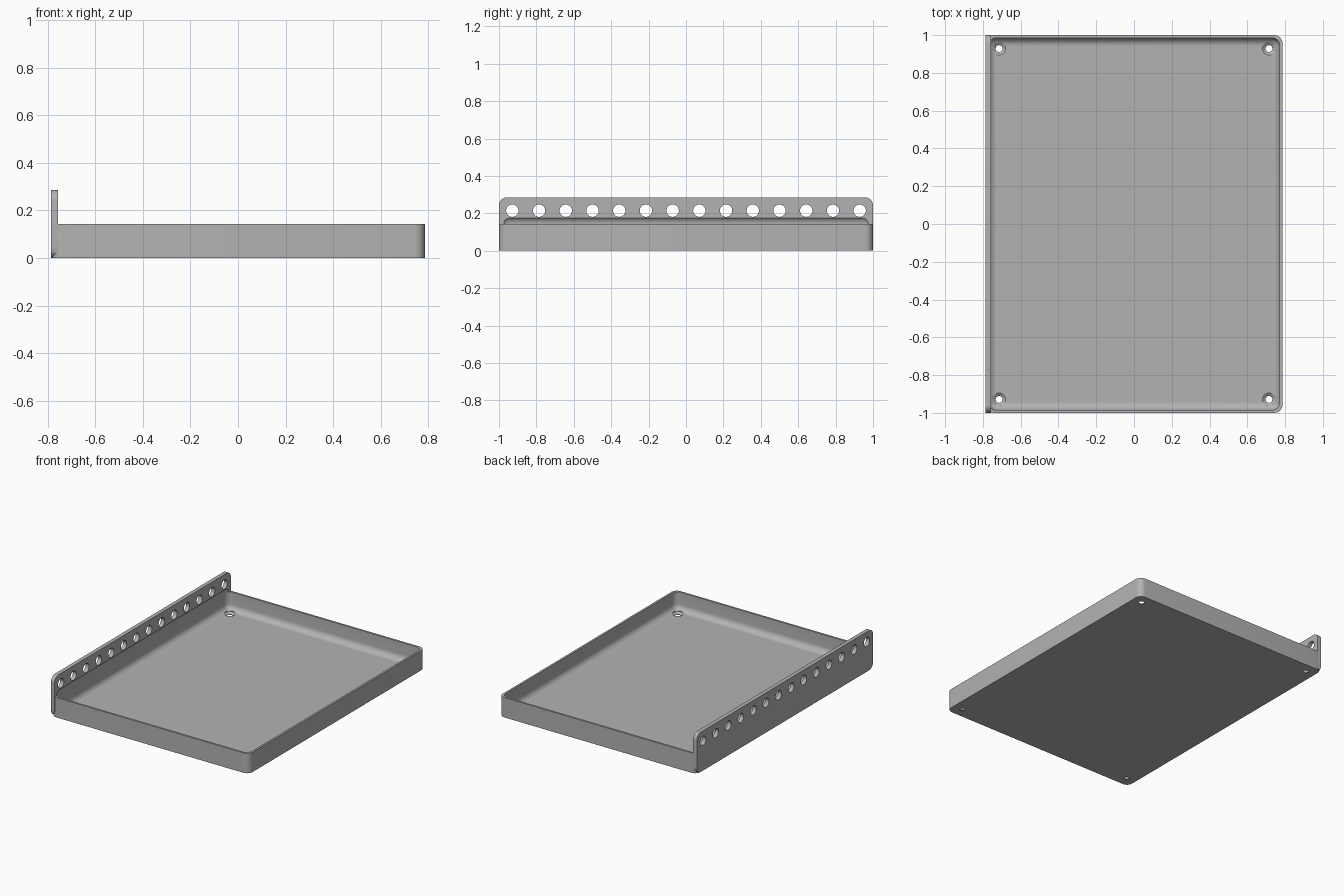
import bpy, bmesh
from math import radians
from mathutils import Matrix, Vector

if "Cube" in bpy.data.objects:
    bpy.data.objects.remove(bpy.data.objects["Cube"], do_unlink=True)

MM = 1 / 70          # one design millimetre in scene units
X, Y = 55 * MM, 1.0  # half width and half length
FLOOR = WALL = MM

grey = bpy.data.materials.new("plain grey")
grey.use_nodes = True
colour = (0.45, 0.45, 0.45, 1)
grey.diffuse_color = colour
grey.node_tree.nodes["Principled BSDF"].inputs["Base Color"].default_value = colour


def finish(bm, name):
    mesh = bpy.data.meshes.new(name)
    bm.to_mesh(mesh)
    bm.free()
    mesh.materials.append(grey)
    obj = bpy.data.objects.new(name, mesh)
    bpy.context.collection.objects.link(obj)
    return obj


def rounded_box(name, low, high, radius, axis=None):
    """Box with the edges along one axis rounded, or every edge if axis is None."""
    low, high = Vector(low), Vector(high)
    bm = bmesh.new()
    bmesh.ops.create_cube(bm, size=1)
    for v in bm.verts:
        v.co = Vector([c * s for c, s in zip(v.co, high - low)]) + (low + high) / 2
    edges = [e for e in bm.edges if axis is None
             or abs((e.verts[0].co - e.verts[1].co).normalized()[axis]) > 0.9]
    bmesh.ops.bevel(bm, geom=edges, offset=radius, segments=8, profile=0.5,
                    affect='EDGES', clamp_overlap=True)
    return finish(bm, name)


def round_cutters(name, centres, r1, r2, depth, turn=Matrix()):
    """Several equal cylinders or cones in one mesh."""
    bm = bmesh.new()
    for c in centres:
        bmesh.ops.create_cone(bm, cap_ends=True, segments=32, radius1=r1, radius2=r2,
                              depth=depth, matrix=Matrix.Translation(c) @ turn)
    return finish(bm, name)


def combine(obj, other, operation):
    mod = obj.modifiers.new(other.name, 'BOOLEAN')
    mod.object, mod.operation, mod.solver = other, operation, 'EXACT'
    bpy.context.view_layer.objects.active = obj
    bpy.ops.object.modifier_apply(modifier=mod.name)
    bpy.data.objects.remove(other, do_unlink=True)


# Tray body and tall perforated flange
tray = rounded_box("tray", (-X, -Y, 0), (X, Y, 10 * MM), 3 * MM, axis=2)
flange = rounded_box("flange", (-X, -Y, 0), (-X + 2 * MM, Y, 20 * MM), 3 * MM, axis=0)
combine(tray, flange, 'UNION')

# Hollow with rounded edges, which also leaves a shallow cove in the flange
hollow = rounded_box("hollow", (-X + WALL, -Y + WALL, FLOOR),
                     (X - WALL, Y - WALL, 13 * MM), 3 * MM)
combine(tray, hollow, 'DIFFERENCE')

# Row of holes along the flange
row = [(-X + MM, (i - 6.5) * 10 * MM, 15 * MM) for i in range(14)]
combine(tray, round_cutters("flange_holes", row, 0.033, 0.033, 0.1,
                            Matrix.Rotation(radians(90), 4, 'Y')), 'DIFFERENCE')


# Countersunk screw holes in the floor corners
def corners(z):
    return [(sx * 50 * MM, sy * 65 * MM, z) for sx in (-1, 1) for sy in (-1, 1)]


combine(tray, round_cutters("screw_clearance", corners(FLOOR + 0.025),
                            0.035, 0.035, 0.0496), 'DIFFERENCE')
combine(tray, round_cutters("countersinks", corners(FLOOR - 0.0055),
                            0.018, 0.035, 0.012), 'DIFFERENCE')
combine(tray, round_cutters("screw_holes", corners(0), 0.018, 0.018, 0.1), 'DIFFERENCE')

# Smooth shading with crisp edges
bpy.ops.object.select_all(action='DESELECT')
tray.select_set(True)
bpy.context.view_layer.objects.active = tray
bpy.ops.object.shade_smooth_by_angle(angle=radians(30))
